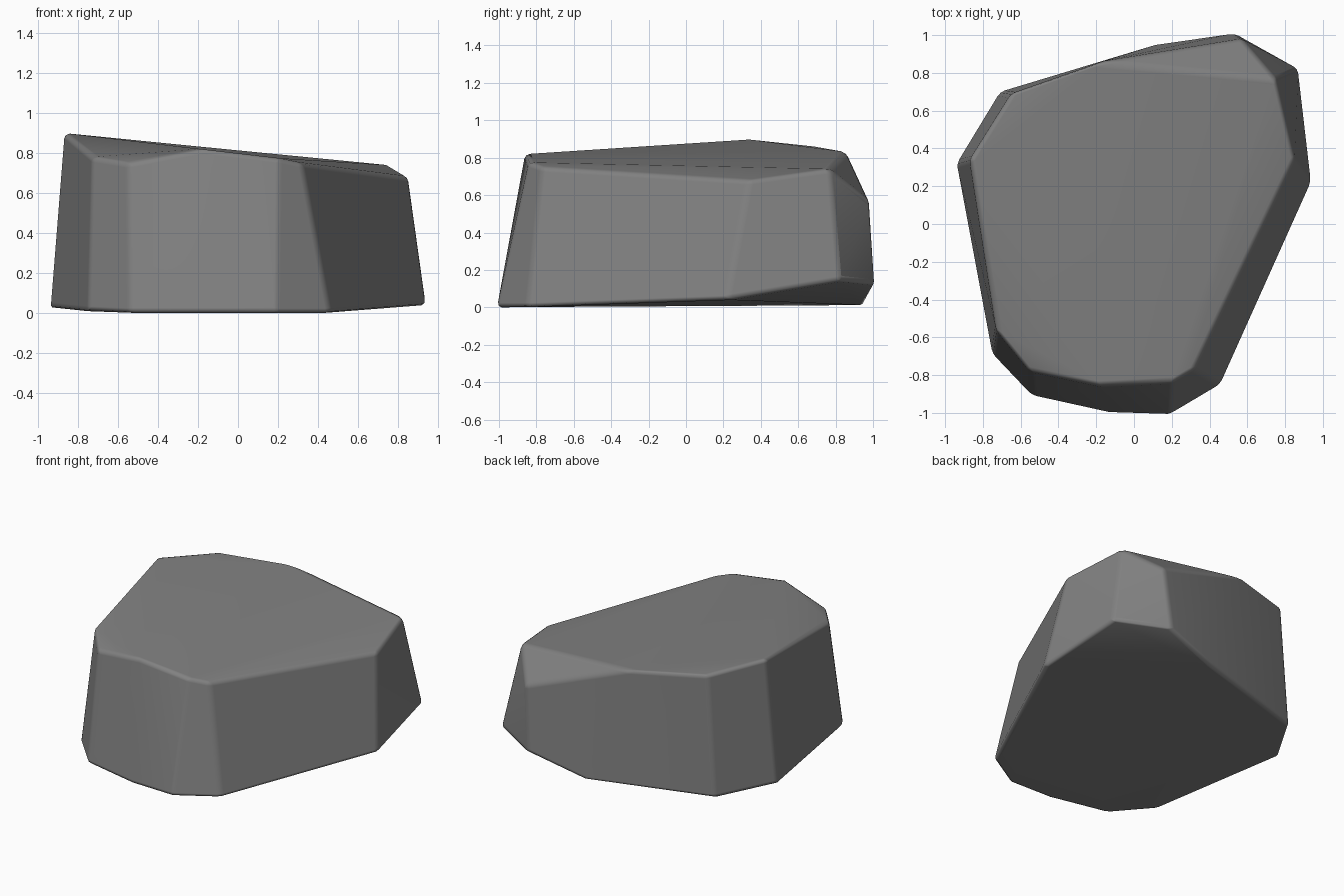
import bpy
import bmesh
import math

cube = bpy.data.objects.get("Cube")
if cube:
    bpy.data.objects.remove(cube, do_unlink=True)

# Stone colour
stone = bpy.data.materials.new("stone_grey")
stone.use_nodes = True
grey = (0.22, 0.22, 0.22, 1)
stone.diffuse_color = grey
bsdf = stone.node_tree.nodes["Principled BSDF"]
bsdf.inputs["Base Color"].default_value = grey
bsdf.inputs["Roughness"].default_value = 0.9

# Corners of the foot, with the back left side lifted off the ground
foot = [(-.94, .32, .03), (-.75, -.69, .01), (-.54, -.91, 0), (-.13, -1, 0),
        (.19, -1.01, 0), (.46, -.85, 0), (.94, .22, .04), (.87, .82, .14),
        (.53, 1.01, .12), (.12, .95, .01), (-.18, .86, 0), (-.71, .7, .01)]
# Corners of the sloping crown, with a chipped back left corner
crown = [(-.87, .34, .9), (-.73, -.56, .78), (-.55, -.78, .75), (-.17, -.86, .82),
         (.2, -.84, .775), (.32, -.77, .75), (.85, .34, .68), (.75, .77, .74),
         (.57, .98, .57), (-.17, .86, .83), (-.65, .69, .86)]

# Wrap the corners in a faceted skin and merge the nearly flat facets
bm = bmesh.new()
for corner in foot + crown:
    bm.verts.new(corner)
bmesh.ops.convex_hull(bm, input=bm.verts)
bmesh.ops.dissolve_limit(bm, angle_limit=math.radians(5), verts=bm.verts, edges=bm.edges)
bmesh.ops.recalc_face_normals(bm, faces=bm.faces)
mesh = bpy.data.meshes.new("rock")
bm.to_mesh(mesh)
bm.free()
mesh.materials.append(stone)
rock = bpy.data.objects.new("rock", mesh)
bpy.context.collection.objects.link(rock)

# Worn, softly rounded edges
bevel = rock.modifiers.new("worn_edges", "BEVEL")
bevel.width = 0.025
bevel.segments = 2
bevel.limit_method = "ANGLE"
bevel.angle_limit = math.radians(18)
bevel.harden_normals = True

bpy.context.view_layer.objects.active = rock
rock.select_set(True)
bpy.ops.object.shade_smooth_by_angle(angle=math.radians(40))
